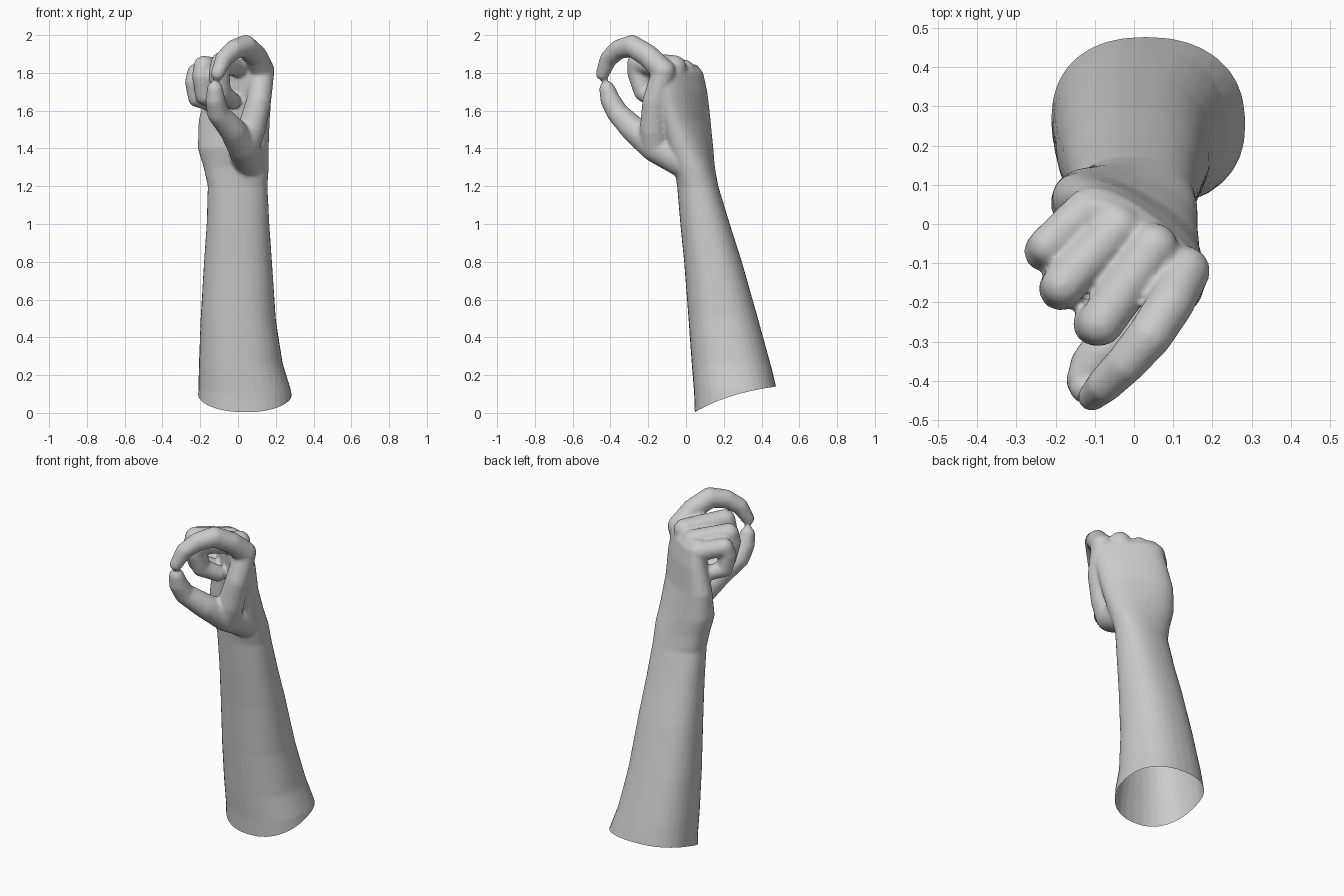
import bpy, bmesh
from math import cos, sin, pi, radians, copysign
from mathutils import Vector

if "Cube" in bpy.data.objects:
    bpy.data.objects.remove(bpy.data.objects["Cube"])

bm = bmesh.new()


def loft(sections, n=32, power=2.3):
    """Closed skin through horizontal rounded sections (z, cx, cy, half width, half depth, turn)."""
    rings = []
    for z, cx, cy, hw, hd, turn in sections:
        ring = []
        ca, sa = cos(radians(turn)), sin(radians(turn))
        for i in range(n):
            a = 2 * pi * i / n
            u = hw * copysign(abs(cos(a)) ** (2 / power), cos(a))
            v = hd * copysign(abs(sin(a)) ** (2 / power), sin(a))
            ring.append(bm.verts.new((cx + u * ca - v * sa, cy + u * sa + v * ca, z)))
        rings.append(ring)
    for a, b in zip(rings, rings[1:]):
        for i in range(n):
            j = (i + 1) % n
            bm.faces.new((a[i], a[j], b[j], b[i]))
    bm.faces.new(rings[0][::-1])
    bm.faces.new(rings[-1])


def digit(joints):
    """Chain of tapered capsules through (x, y, z, radius) joints."""
    for a, b in zip(joints, joints[1:]):
        part = bmesh.new()
        for x, y, z, r in (a, b):
            s = bmesh.ops.create_icosphere(part, subdivisions=3, radius=r)
            bmesh.ops.translate(part, verts=s["verts"], vec=(x, y, z))
        hull = bmesh.ops.convex_hull(part, input=part.verts[:])
        inner = {g for g in hull["geom_interior"] + hull["geom_unused"]
                 if isinstance(g, bmesh.types.BMVert)}
        bmesh.ops.delete(part, geom=list(inner), context="VERTS")
        tmp = bpy.data.meshes.new("segment")
        part.to_mesh(tmp)
        part.free()
        bm.from_mesh(tmp)
        bpy.data.meshes.remove(tmp)


# forearm, wrist and palm
loft([
    (-0.12, 0.045, 0.290, 0.265, 0.240, 0),
    (0.10, 0.035, 0.265, 0.245, 0.222, 0),
    (0.25, 0.015, 0.240, 0.222, 0.209, 0),
    (0.50, 0.001, 0.197, 0.199, 0.184, 0),
    (0.80, 0.000, 0.143, 0.180, 0.153, 0),
    (1.00, 0.000, 0.101, 0.166, 0.131, 0),
    (1.20, -0.002, 0.062, 0.158, 0.109, 0),
    (1.30, -0.010, 0.045, 0.173, 0.105, -8),
    (1.40, -0.025, 0.022, 0.192, 0.108, -18),
    (1.55, -0.020, 0.000, 0.205, 0.090, -28),
    (1.70, 0.005, -0.025, 0.200, 0.082, -35),
    (1.80, 0.008, -0.040, 0.188, 0.072, -37),
    (1.845, 0.008, -0.050, 0.160, 0.045, -38),
])

# index finger, reaching the thumb
digit([(0.13, -0.12, 1.81, .064), (0.095, -0.20, 1.89, .060), (0.04, -0.285, 1.943, .058),
       (-0.02, -0.355, 1.925, .052), (-0.075, -0.41, 1.875, .046), (-0.108, -0.442, 1.795, .036)])
# curled middle, ring and little fingers
digit([(0.05, -0.06, 1.83, .063), (-0.085, -0.253, 1.855, .058), (-0.10, -0.255, 1.80, .056),
       (-0.09, -0.225, 1.70, .052), (-0.03, -0.15, 1.65, .046)])
digit([(-0.04, -0.01, 1.81, .060), (-0.18, -0.155, 1.835, .056), (-0.187, -0.165, 1.78, .056),
       (-0.175, -0.145, 1.68, .051), (-0.11, -0.08, 1.645, .046)])
digit([(-0.12, 0.035, 1.78, .056), (-0.22, -0.055, 1.80, .050), (-0.230, -0.07, 1.75, .051),
       (-0.218, -0.06, 1.665, .046), (-0.15, -0.01, 1.64, .042)])
# thumb
digit([(0.06, 0.00, 1.32, .085), (0.03, -0.16, 1.41, .085), (-0.03, -0.275, 1.50, .070),
       (-0.105, -0.36, 1.585, .058), (-0.12, -0.40, 1.655, .053), (-0.122, -0.418, 1.715, .042)])
# web between thumb and index
digit([(0.13, -0.12, 1.80, .062), (0.11, -0.165, 1.65, .066), (0.07, -0.17, 1.50, .075),
       (0.03, -0.16, 1.41, .085)])

bmesh.ops.recalc_face_normals(bm, faces=bm.faces)
mesh = bpy.data.meshes.new("hand_and_forearm")
bm.to_mesh(mesh)
bm.free()
arm = bpy.data.objects.new("hand_and_forearm", mesh)
bpy.context.collection.objects.link(arm)
bpy.context.view_layer.objects.active = arm
arm.select_set(True)

# fuse all parts into one soft skin
fuse = arm.modifiers.new("fuse", "REMESH")
fuse.mode = "VOXEL"
fuse.voxel_size = 0.010
soft = arm.modifiers.new("soft", "SMOOTH")
soft.factor = 0.5
soft.iterations = 5
for name in ("fuse", "soft"):
    bpy.ops.object.modifier_apply(modifier=name)

# slanted open end of the forearm
bm = bmesh.new()
bm.from_mesh(arm.data)
bmesh.ops.bisect_plane(bm, geom=bm.verts[:] + bm.edges[:] + bm.faces[:],
                       plane_co=(0, 0.04, 0), plane_no=Vector((0, -0.318, 1)).normalized(),
                       clear_inner=True)
for v in bm.verts:
    if v.co.z < 0.4:
        t = min(max((v.co.y - 0.04) / 0.44, 0), 1)
        v.co.z += 0.12 * t * (1 - t) * (1 - v.co.z / 0.4)
bm.to_mesh(arm.data)
bm.free()
bpy.ops.object.shade_smooth()
